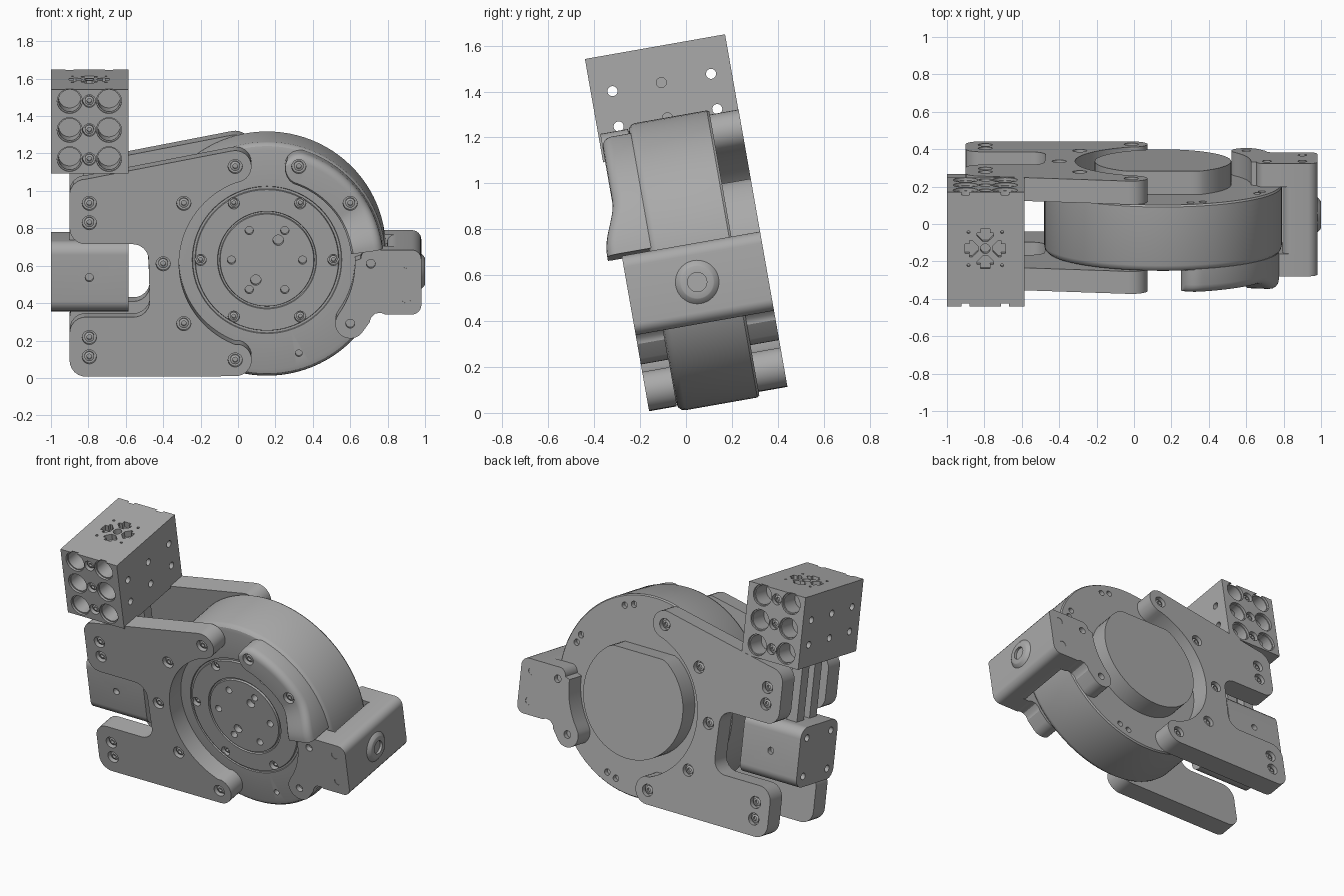
import bpy, bmesh
from math import sin, cos, pi, radians, sqrt
from mathutils import Matrix, Vector

if "Cube" in bpy.data.objects:
    bpy.data.objects.remove(bpy.data.objects["Cube"])

GREY = (0.40, 0.40, 0.40, 1)
mat = bpy.data.materials.new("machined grey")
mat.use_nodes = True
mat.diffuse_color = GREY
mat.node_tree.nodes["Principled BSDF"].inputs["Base Color"].default_value = GREY

TILT = Matrix.Rotation(radians(10), 4, 'X')
CX, CZ = 0.155, 0.647           # wheel axis
FRONT, BACK = -0.157, 0.455     # outer faces of the clamp plates
IN_F, IN_B = -0.035, 0.328      # wheel faces
MID = 0.147                     # middle depth
POST_X = -0.795


def finish(bm, name):
    bmesh.ops.recalc_face_normals(bm, faces=bm.faces)
    me = bpy.data.meshes.new(name)
    bm.to_mesh(me)
    bm.free()
    ob = bpy.data.objects.new(name, me)
    bpy.context.collection.objects.link(ob)
    me.materials.append(mat)
    return ob


def place(p, h, axis):
    a, b = p
    return {'X': (h, a, b), 'Y': (a, h, b), 'Z': (a, b, h)}[axis]


def prism(name, pts, lo, hi, axis='Y'):
    bm = bmesh.new()
    face = bm.faces.new([bm.verts.new(place(p, lo, axis)) for p in pts])
    ext = bmesh.ops.extrude_face_region(bm, geom=[face])
    shift = Vector(place((0, 0), hi - lo, axis))
    for v in ext["geom"]:
        if isinstance(v, bmesh.types.BMVert):
            v.co += shift
    return finish(bm, name)


def arc(cx, cz, r, a0, a1, n=14):
    return [(cx + r * cos(radians(a0 + (a1 - a0) * i / n)),
             cz + r * sin(radians(a0 + (a1 - a0) * i / n))) for i in range(n + 1)]


def fillet(prev, p, nxt, r, n=6):
    # rounded corner as a quadratic blend between its two tangent points
    p, a, b = Vector(p), Vector(prev), Vector(nxt)
    s, e = p + (a - p).normalized() * r, p + (b - p).normalized() * r
    ctr = s + e - p
    out = []
    for i in range(n + 1):
        d = s.lerp(e, i / n) - ctr
        out.append(tuple(ctr + d.normalized() * r))
    return out


def rounded(corners, r):
    out = []
    for i, p in enumerate(corners):
        out += fillet(corners[i - 1], p, corners[(i + 1) % len(corners)], r)
    return out


def rect(a0, a1, b0, b1):
    return [(a0, b0), (a1, b0), (a1, b1), (a0, b1)]


def lathe(name, profile, origin, axis='Y', n=96):
    bm = bmesh.new()
    rings = []
    for r, h in profile:
        rings.append([bm.verts.new(Vector(place((r * cos(2 * pi * i / n), r * sin(2 * pi * i / n)), h, axis))
                                   + Vector(origin)) for i in range(n)])
    for a, b in zip(rings, rings[1:]):
        for i in range(n):
            bm.faces.new((a[i], a[i - 1], b[i - 1], b[i]))
    bm.faces.new(rings[0])
    bm.faces.new(rings[-1])
    return finish(bm, name)


def drill(ob, holes):
    # each hole: (position in plane, low, high, axis, radius)
    bm = bmesh.new()
    for p, lo, hi, axis, r in holes:
        rot = {'X': Matrix.Rotation(pi / 2, 4, 'Y'), 'Y': Matrix.Rotation(pi / 2, 4, 'X'), 'Z': Matrix()}[axis]
        bmesh.ops.create_cone(bm, cap_ends=True, segments=24, radius1=r, radius2=r, depth=hi - lo,
                              matrix=Matrix.Translation(place(p, (lo + hi) / 2, axis)) @ rot)
    cut(ob, finish(bm, "cutter"))


def cut(ob, cutter):
    mod = ob.modifiers.new("cut", 'BOOLEAN')
    mod.object, mod.solver = cutter, 'EXACT'
    dg = bpy.context.evaluated_depsgraph_get()
    me = bpy.data.meshes.new_from_object(ob.evaluated_get(dg))
    ob.modifiers.clear()
    ob.data = me
    bpy.data.objects.remove(cutter)


def screws(name, spots, surf, out, r=0.026):
    # socket screws sunk a little below the surface; out is the outward sign
    for i, (x, z) in enumerate(spots):
        lathe(f"{name}_{i}", [(r, surf - out * 0.05), (r, surf - out * 0.016), (r * 0.5, surf - out * 0.012),
                              (r * 0.5, surf - out * 0.028)], (x, 0, z), n=20)


def sunk(spots, surf, out, r=0.038, d=0.032):
    lo, hi = sorted((surf - out * d, surf + out * 0.03))
    return [(p, lo, hi, 'Y', r) for p in spots]


# Wheel housing with stepped front face
wheel = lathe("wheel_housing", [(0.25, -0.043), (0.253, -0.03), (0.262, -0.03), (0.265, -0.04), (0.382, -0.04),
                                (0.385, -0.028), (0.397, -0.028), (0.4, IN_F), (0.595, IN_F), (0.617, -0.03),
                                (0.63, -0.017), (0.635, 0.0), (0.635, 0.318), (0.628, IN_B)], (CX, 0, CZ))
hub_holes = [(CX + 0.19 * cos(k * pi / 3), CZ + 0.185 * sin(k * pi / 3)) for k in range(6)]
hub_dowels = [(CX + s * 0.06, CZ + s * 0.108) for s in (1, -1)]
rim_screws = [(CX + 0.355 * cos(k * pi / 3), CZ + 0.355 * sin(k * pi / 3)) for k in range(6)]
back_rim = [(CX + 0.57 * cos(radians(a)), CZ + 0.57 * sin(radians(a))) for a in (75, 68, 28, 22, -75, -68)]
drill(wheel, sunk(hub_holes, IN_F, -1, 0.022) + sunk(hub_dowels, IN_F, -1, 0.028)
      + sunk(rim_screws, IN_F, -1, 0.03) + sunk([(0.325, 0.14)], IN_F, -1, 0.018)
      + sunk(back_rim, IN_B, 1, 0.02))
screws("rim_screw", rim_screws, IN_F, -1, 0.021)

# Rear hub with a flat on top
flat = 0.309
pts = [(x, min(z, CZ + flat)) for x, z in arc(CX, CZ, 0.365, 0, 354, 59)]
hub = prism("rear_hub", pts, IN_B - 0.01, BACK)

# C-shaped clamp plates, front and back
lobe_x, lobe_top, lobe_low = -0.015, 1.175, 0.125
left, edge_in = -0.9, -0.47
corners = [(0, 1.263), (left, 1.09), (left, 0.754), (edge_in - 0.01, 0.754), (edge_in, 0.358),
           (left, 0.358), (left, 0.035), (0, 0.035)]
plate = arc(lobe_x, lobe_top, 0.087, -72, 101)
for i in range(1, len(corners) - 1):
    plate += fillet(corners[i - 1], corners[i], corners[i + 1], 0.085)
plate += arc(lobe_x, lobe_low, 0.088, -90, 72)
plate += arc(CX, CZ, 0.47, 252, 108, 48)[1:-1]
plate_spots = [(POST_X, 0.975), (POST_X, 0.87), (POST_X, 0.247), (POST_X, 0.142), (-0.29, 0.975),
               (-0.4, 0.647), (-0.29, 0.322), (lobe_x, lobe_top), (lobe_x, lobe_low)]

# Right bracket flanges that hook onto the wheel
flange = (arc(0.6, 0.322, 0.08, 144, 318)
          + fillet((0.66, 0.27), (0.735, 0.372), (0.98, 0.372), 0.05)
          + rounded([(0.76, 0.372), (0.98, 0.372), (0.98, 0.722), (0.64, 0.722)], 0.05)[7:]
          + arc(CX, CZ, 0.47, 2, -35, 14))
flange_spots = [(0.71, 0.647), (0.9, 0.647), (0.9, 0.458), (0.6, 0.322)]

for side, surf, inner, out in (("front", FRONT, IN_F, -1), ("back", BACK, IN_B, 1)):
    lo, hi = sorted((surf, inner))
    ob = prism(side + "_clamp_plate", plate, lo, hi)
    drill(ob, sunk(plate_spots, surf, out))
    screws(side + "_plate_screw", plate_spots, surf, out)
    ob = prism(side + "_bracket_flange", flange, lo, hi)
    drill(ob, sunk(flange_spots, surf, out, 0.024))

# Right bracket body and its side boss
prism("bracket_body", rounded(rect(0.795, 0.98, 0.372, 0.722), 0.05), FRONT + 0.002, BACK - 0.002)
lathe("bracket_boss", [(0.1, 0.975), (0.09, 0.985), (0.075, 0.998), (0.07, 1.0), (0.042, 1.0), (0.042, 0.983)],
      (0, MID, 0.553), 'X', 40)

# Curved guard on the upper front of the wheel, thicker toward its lower end
bm = bmesh.new()
last = None
for i in range(41):
    a = 79.5 - 71.5 * (i / 40) ** 1.3
    t = min(1, (79.6 - a) / 9)
    half = 0.085 * sqrt(1 - (1 - t) ** 2)
    k = max(0, min(1, (33 - a) / 24))
    top = FRONT - 0.063 * k * k * (3 - 2 * k)
    f = min(0.045, half)
    prof = [(0.54 - half, IN_F + 0.01), (0.54 - half, top + 0.01), (0.55 - half, top), (0.54 + half - f, top)]
    prof += [(0.54 + half - f + f * sin(q * pi / 8), top + f - f * cos(q * pi / 8)) for q in range(1, 5)]
    prof.append((0.54 + half, IN_F + 0.01))
    ring = [bm.verts.new((CX + r * cos(radians(a)), v, CZ + r * sin(radians(a)))) for r, v in prof]
    if last:
        for j in range(len(ring)):
            bm.faces.new((last[j - 1], last[j], ring[j], ring[j - 1]))
    else:
        bm.faces.new(ring)
    last = ring
bm.faces.new(last)
guard = finish(bm, "wheel_guard")
guard_spots = [(0.325, 1.175), (0.6, 0.975)]
drill(guard, sunk(guard_spots, FRONT, -1))
screws("guard_screw", guard_spots, FRONT, -1)

# Left lower block between the plates
block = prism("lower_block", rounded(rect(-0.05, 0.345, 0.36, 0.742), 0.065), -1, -0.585, 'X')
drill(block, [((v, w), -1.02, -0.94, 'X', 0.022) for v in (0.02, 0.275) for w in (0.43, 0.672)]
      + sunk([(POST_X, 0.553)], -0.05, -1, 0.022) + sunk([(POST_X, 0.553)], 0.345, 1, 0.022))

# Slotted post joining the lower block to the upper box
post = []
for k in range(4):
    c, s = cos(k * pi / 2), sin(k * pi / 2)
    for a, b in ((0.105, -0.105), (0.105, -0.03), (0.05, -0.03), (0.05, 0.03), (0.105, 0.03)):
        post.append((POST_X + a * c - b * s, MID + a * s + b * c))
prism("slotted_post", post, 0.72, 1.16, 'Z')

# Upper box with bores front and back, side holes and slot pockets on top and bottom
B0, B1, BZ0, BZ1 = -0.166, 0.454, 1.138, 1.595
box = prism("upper_box", rect(-1, -0.585, BZ0, BZ1), B0, B1)
rows = (1.217, 1.375, 1.532)
bores = [(x, z) for x in (-0.9, -0.69) for z in rows]
pins = [(POST_X, z) for z in rows]
for surf, out in ((B0, -1), (B1, 1)):
    drill(box, sunk(bores, surf, out, 0.067, 0.015) + sunk(pins, surf, out, 0.034))
    drill(box, sunk(bores, surf, out, 0.06, 0.13))
    screws("box_screw", pins, surf, out, 0.024)
drill(box, [((v, w), -1.1, -0.5, 'X', 0.022) for v in (-0.072, 0.364) for w in (1.28, 1.436)])
drill(box, [((0.144, w), x - 0.03, x + 0.03, 'X', 0.022) for w in (1.28, 1.436) for x in (-1, -0.585)])
drill(box, [((POST_X, MID), BZ1 - 0.04, BZ1 + 0.02, 'Z', 0.026)]
      + [((POST_X + a, MID + b), BZ1 - 0.03, BZ1 + 0.02, 'Z', 0.008) for a in (-0.09, 0.09) for b in (-0.09, 0.09)])
for k in range(4):
    c, s = cos(k * pi / 2), sin(k * pi / 2)
    wedge = [(0.04, -0.015), (0.07, -0.045), (0.085, -0.045), (0.085, -0.025), (0.108, -0.025)]
    wedge += [(a, -b) for a, b in reversed(wedge)]
    cut(box, prism("cutter", [(POST_X + a * c - b * s, MID + a * s + b * c) for a, b in wedge],
                   BZ1 - 0.04, BZ1 + 0.02, 'Z'))

# Smooth rounded faces, keep edges sharp, and lean the whole assembly back
bpy.ops.object.select_all(action='DESELECT')
for ob in bpy.context.collection.objects:
    if ob.type == 'MESH':
        ob.data.transform(TILT)
        ob.select_set(True)
        bpy.context.view_layer.objects.active = ob
bpy.ops.object.shade_smooth_by_angle(angle=radians(30))
